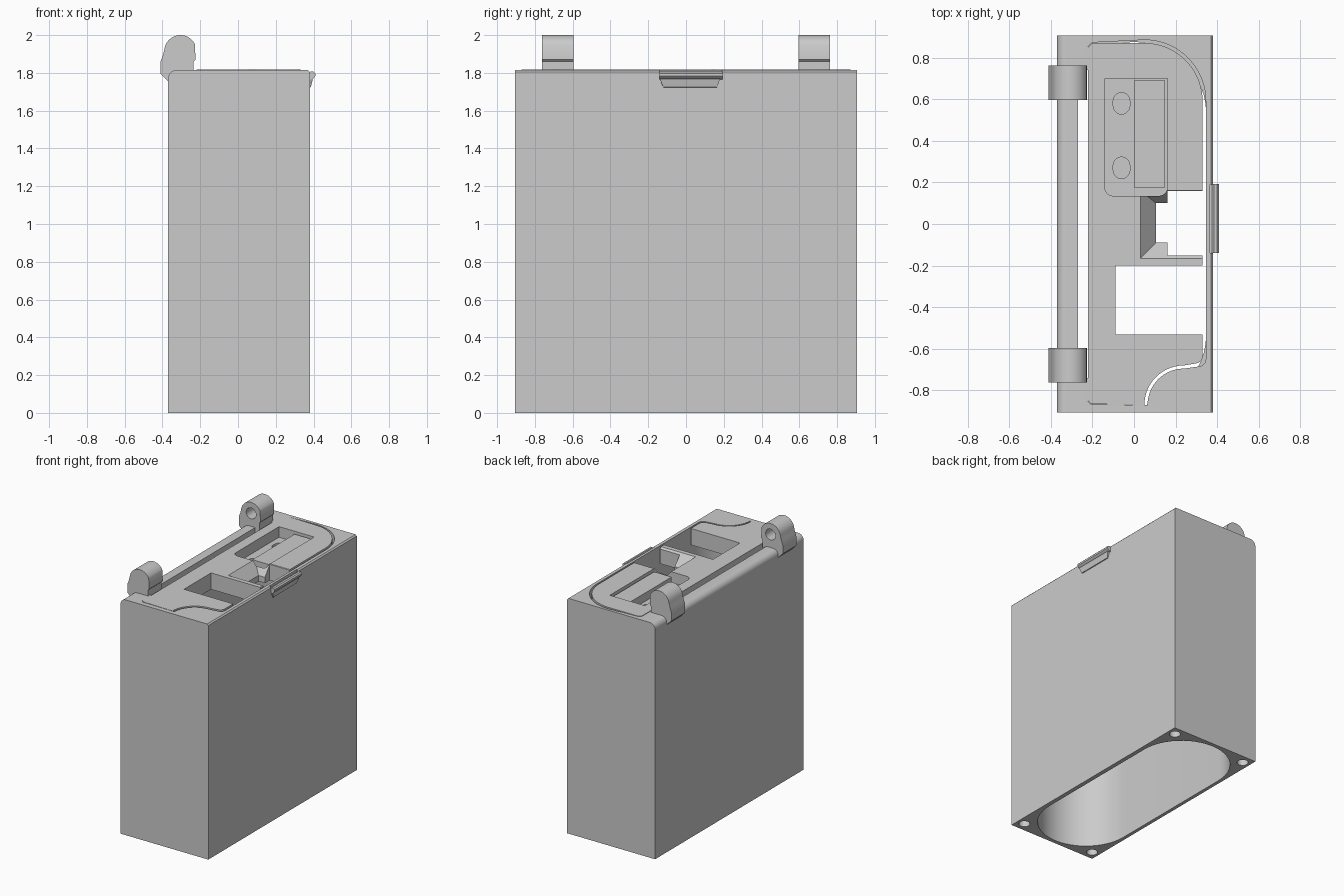
import bpy, bmesh
from math import sin, cos, radians, pi

if "Cube" in bpy.data.objects:
    bpy.data.objects.remove(bpy.data.objects["Cube"])

TOP, CAP = 1.815, 0.12


def loft(name, lower, upper):
    """Solid between two matching 3D loops."""
    bm = bmesh.new()
    a = [bm.verts.new(p) for p in lower]
    b = [bm.verts.new(p) for p in upper]
    bm.faces.new(a)
    bm.faces.new(b)
    n = len(a)
    for i in range(n):
        bm.faces.new((a[i], a[(i + 1) % n], b[(i + 1) % n], b[i]))
    bmesh.ops.recalc_face_normals(bm, faces=bm.faces)
    me = bpy.data.meshes.new(name)
    bm.to_mesh(me)
    bm.free()
    ob = bpy.data.objects.new(name, me)
    bpy.context.collection.objects.link(ob)
    return ob


def prism_z(name, pts, z0, z1):
    return loft(name, [(x, y, z0) for x, y in pts], [(x, y, z1) for x, y in pts])


def prism_y(name, pts, y0, y1):
    return loft(name, [(x, y0, z) for x, z in pts], [(x, y1, z) for x, z in pts])


def rect(x0, x1, y0, y1):
    return [(x0, y0), (x1, y0), (x1, y1), (x0, y1)]


def box(name, x0, x1, y0, y1, z0, z1):
    return prism_z(name, rect(x0, x1, y0, y1), z0, z1)


def arc(cx, cy, r, a0, a1, n=12):
    return [(cx + r * cos(radians(a0 + (a1 - a0) * i / n)),
             cy + r * sin(radians(a0 + (a1 - a0) * i / n))) for i in range(n + 1)]


def circle(cx, cy, r, n=32):
    return arc(cx, cy, r, 0, 360 - 360 / n, n - 1)


def stadium(cx, cy, half, r, n=24):
    return arc(cx, cy + half, r, 0, 180, n) + arc(cx, cy - half, r, 180, 360, n)


def cut(ob, *cutters):
    for c in cutters:
        c.hide_render = True
        m = ob.modifiers.new("cut", "BOOLEAN")
        m.operation, m.solver, m.object = "DIFFERENCE", "EXACT", c
        bpy.context.view_layer.objects.active = ob
        bpy.ops.object.modifier_apply(modifier=m.name)
        bpy.data.objects.remove(c)


def smooth(ob):
    bpy.ops.object.select_all(action="DESELECT")
    ob.select_set(True)
    bpy.context.view_layer.objects.active = ob
    bpy.ops.object.shade_smooth_by_angle(angle=radians(30))


def plate_outline(d):
    """Plate shape; d widens it on the right to leave the narrow gap."""
    e = 0.15 * d
    return ([(-0.22 - e, -0.85 - e), (-0.205, -0.865 - e)]
            + arc(0.24, -0.87, 0.19 - d, 180, 90, 14)
            + arc(0.295 + d, -0.635 - d, 0.035, -80, 0, 6)
            + arc(0.05, 0.59, 0.28 + d, 0, 90, 18)
            + [(-0.2, 0.87 + e), (-0.22 - e, 0.85 + e)])


# Hollow case with the rounded edge on the hinge side
body_profile = [(-0.37, 0), (0.38, 0), (0.38, TOP - 0.01), (0.37, TOP)] \
    + arc(-0.325, TOP - 0.045, 0.045, 90, 180, 8)
body = prism_y("case_body", body_profile, -0.905, 0.905)
cut(body,
    prism_z("cavity", stadium(0.002, 0, 0.53, 0.345), -0.1, TOP - CAP),
    prism_z("plate_opening", plate_outline(0.015), TOP - CAP - 0.005, 2),
    box("hinge_slot", -0.27, -0.21, -0.74, 0.74, TOP - CAP - 0.005, 2),
    box("latch_notch", 0.365, 0.5, -0.14, 0.19, 1.795, 2))

# Screw holes in the base corners
for sx in (-1, 1):
    for sy in (-1, 1):
        cut(body, prism_z("screw_hole", circle(0.005 + 0.315 * sx, 0.835 * sy, 0.04, 24), -0.1, 0.25))
smooth(body)

# Top plate with its openings and pocket
plate = prism_z("top_plate", plate_outline(0), TOP - CAP - 0.005, TOP + 0.002)
funnel = loft("funnel",
              [(x, y, TOP - 0.08) for x, y in rect(0.105, 0.5, -0.09, 0.1)],
              [(x, y, TOP + 0.01) for x, y in rect(0.025, 0.5, -0.172, 0.167)])
pocket_shape = [(0.16, 0.7), (-0.14, 0.7)] + arc(-0.1, 0.175, 0.04, 180, 270, 6) \
    + arc(0.12, 0.175, 0.04, 270, 360, 6)
cut(plate,
    box("square_opening", -0.09, 0.5, -0.53, -0.2, 1, 2),
    box("narrow_opening", 0.105, 0.5, -0.09, 0.1, 1, 2),
    box("wide_opening", 0.16, 0.5, -0.152, 0.158, 1, 2),
    funnel,
    prism_z("pocket", pocket_shape, TOP - 0.08, 2),
    *[prism_z("pocket_slot", stadium(-0.06, y, 0.012, 0.04, 10), TOP - 0.1, 2)
      for y in (0.27, 0.58)])
smooth(plate)

# Raised bar inside the pocket
box("pocket_bar", 0.0, 0.15, 0.175, 0.69, TOP - 0.085, TOP - 0.015)

# Hinge knuckles with blind pin holes on their inner faces
knuckle_profile = ([(-0.365, 1.75), (-0.41, 1.795), (-0.41, 1.86), (-0.397, 1.895)]
                   + arc(-0.305, 1.915, 0.085, 170, 25, 20)
                   + [(-0.225, 1.87), (-0.235, 1.86), (-0.235, 1.80), (-0.30, 1.75)])
for side, s in (("front", -1), ("back", 1)):
    knuckle = prism_y("hinge_knuckle_" + side, knuckle_profile, 0.595 * s, 0.763 * s)
    cut(knuckle, prism_y("pin_hole", circle(-0.305, 1.915, 0.042), 0.5 * s, 0.72 * s))
    smooth(knuckle)

# Latch lip with a rounded nose and a sloped underside
nose = [(0.36, 1.765), (0.385, 1.765), (0.40, 1.772), (0.409, 1.783), (0.409, 1.797),
        (0.40, 1.806), (0.385, 1.808), (0.375, 1.795), (0.36, 1.79)]
latch = prism_y("latch_lip", nose, -0.14, 0.193)
smooth(latch)
loft("latch_ramp",
     [(0.37, -0.12, 1.72), (0.386, -0.12, 1.725), (0.386, 0.165, 1.725), (0.37, 0.165, 1.72)],
     [(0.37, -0.138, 1.768), (0.396, -0.138, 1.768), (0.396, 0.18, 1.768), (0.37, 0.18, 1.768)])
